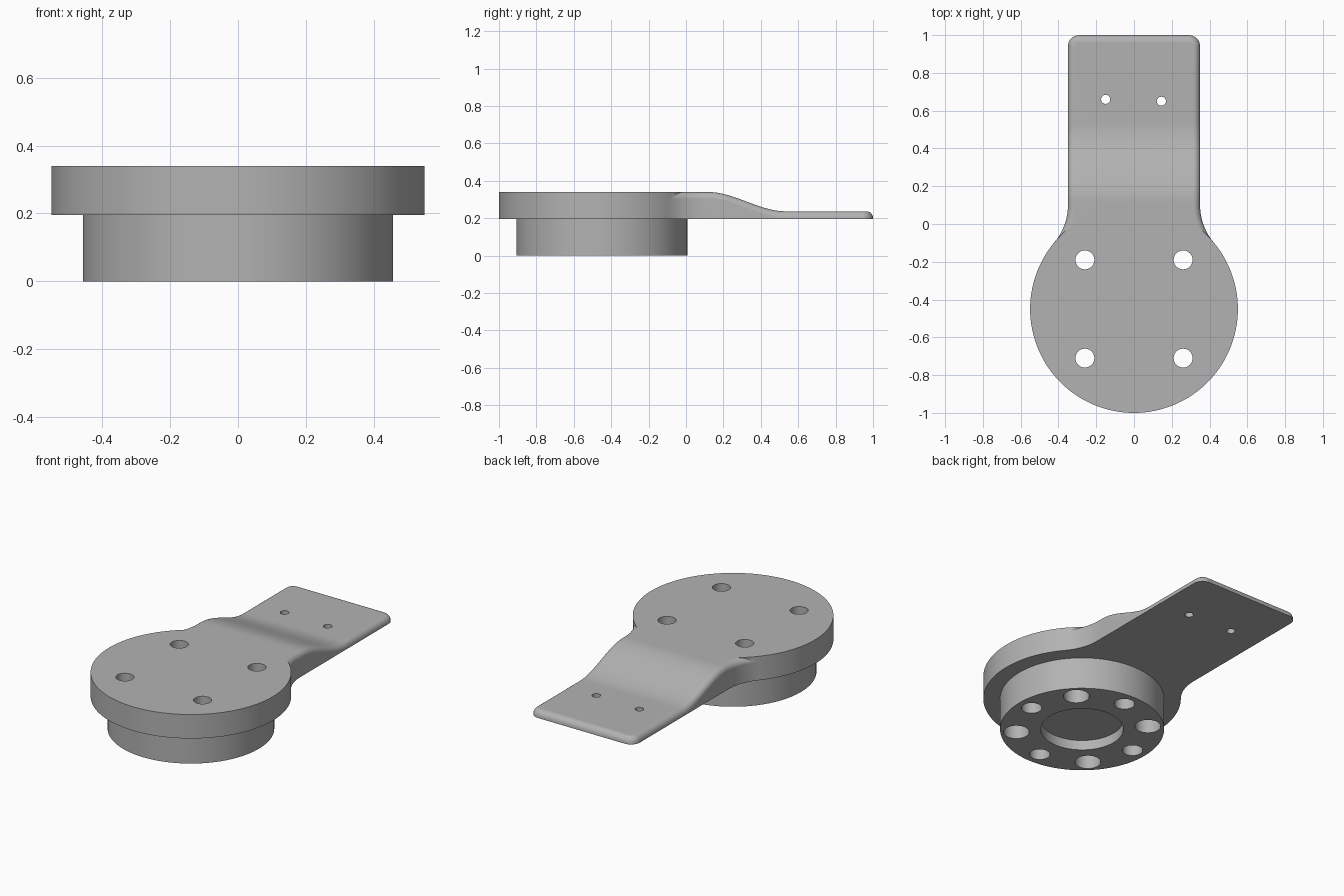
import bpy, bmesh
from math import sin, cos, pi, sqrt, atan2, radians

if "Cube" in bpy.data.objects:
    bpy.data.objects.remove(bpy.data.objects["Cube"], do_unlink=True)

CY = -0.45                      # disc centre on y
R_DISC, R_BOSS = 0.55, 0.457
Z_MID, Z_TOP, Z_TIP = 0.195, 0.34, 0.237
HALF_W, FILLET, CORNER, EDGE = 0.35, 0.3, 0.06, 0.036

grey = bpy.data.materials.new("machined_grey")
grey.use_nodes = True
grey.diffuse_color = (0.45, 0.45, 0.45, 1)
grey.node_tree.nodes["Principled BSDF"].inputs["Base Color"].default_value = (0.45, 0.45, 0.45, 1)


def add_object(name, bm):
    bmesh.ops.recalc_face_normals(bm, faces=bm.faces)
    mesh = bpy.data.meshes.new(name)
    bm.to_mesh(mesh)
    bm.free()
    mesh.materials.append(grey)
    obj = bpy.data.objects.new(name, mesh)
    bpy.context.collection.objects.link(obj)
    return obj


def cylinder(name, x, y, r, z0, z1, n):
    bm = bmesh.new()
    bmesh.ops.create_cone(bm, cap_ends=True, segments=n, radius1=r, radius2=r, depth=z1 - z0)
    bmesh.ops.translate(bm, verts=bm.verts, vec=(x, y, (z0 + z1) / 2))
    return add_object(name, bm)


def combine(target, tool, operation):
    mod = target.modifiers.new(operation.lower(), "BOOLEAN")
    mod.operation, mod.object, mod.solver = operation, tool, "EXACT"
    bpy.ops.object.select_all(action="DESELECT")
    bpy.context.view_layer.objects.active = target
    target.select_set(True)
    bpy.ops.object.modifier_apply(modifier=mod.name)
    bpy.data.objects.remove(tool, do_unlink=True)


def arm_height(y):
    t = min(max((y - 0.12) / 0.41, 0), 1)
    return Z_TOP - (Z_TOP - Z_TIP) * t * t * (3 - 2 * t)


def half_outline(inset):
    """Right half of the arm's plan, from inside the disc to the tip."""
    fx = HALF_W + FILLET
    fy = CY + sqrt((R_DISC + FILLET) ** 2 - fx ** 2)
    start = atan2(CY - fy, -fx) % (2 * pi)
    pts = [(0.37 - inset, -0.17)]
    for i in range(13):         # fillet blending into the disc
        a = start + (pi - start) * i / 12
        pts.append((fx + (FILLET + inset) * cos(a), fy + (FILLET + inset) * sin(a)))
    for i in range(1, 25):      # straight side over the slope
        pts.append((HALF_W - inset, fy + (0.56 - fy) * i / 24))
    for i in range(9):          # rounded tip corner
        a = pi / 2 * i / 8
        r = CORNER - inset
        pts.append((HALF_W - CORNER + r * cos(a), 1 - CORNER + r * sin(a)))
    return pts


def make_arm():
    bm = bmesh.new()
    angles = [pi / 2 * i / 6 for i in range(7)]
    layers = [(0, None)] + [(EDGE * (1 - cos(a)), EDGE * (1 - sin(a))) for a in angles]
    rings = []
    for inset, drop in layers:
        half = half_outline(inset)
        pts = half + [(-x, y) for x, y in reversed(half)]
        rings.append([bm.verts.new((x, y, Z_MID if drop is None else arm_height(y) - drop))
                      for x, y in pts])
    n = len(rings[0])
    for low, high in zip(rings, rings[1:]):
        for i in range(n):
            j = (i + 1) % n
            bm.faces.new((low[i], low[j], high[j], high[i]))
    bm.faces.new(rings[0])
    top = rings[-1]
    for i in range(n // 2 - 1):
        bm.faces.new((top[i], top[i + 1], top[n - 2 - i], top[n - 1 - i]))
    return add_object("arm", bm)


# Disc, lower boss and stepped arm joined into one solid
bracket = cylinder("bracket_body", 0, CY, R_DISC, Z_MID, Z_TOP, 128)
combine(bracket, make_arm(), "UNION")
combine(bracket, cylinder("boss", 0, CY, R_BOSS, 0, 0.25, 128), "UNION")

# Holes as x, y, radius, bottom, top
holes = [(0, CY, 0.23, -0.1, 0.06, 96)]                         # central recess
for sx in (-1, 1):
    for sy in (-1, 1):
        x, y = 0.26 * sx, CY + 0.26 * sy
        holes.append((x, y, 0.05, -0.1, 0.5, 40))               # through bolt hole
        holes.append((x, y, 0.072, -0.1, 0.15, 40))             # counterbore
for i in range(4):
    a = pi / 2 * i
    holes.append((0.367 * cos(a), CY + 0.367 * sin(a), 0.057, -0.1, 0.13, 40))
holes += [(-0.15, 0.66, 0.024, 0, 0.5, 32), (0.145, 0.65, 0.024, 0, 0.5, 32)]
for x, y, r, z0, z1, n in holes:
    combine(bracket, cylinder("hole_cutter", x, y, r, z0, z1, n), "DIFFERENCE")

bpy.ops.object.shade_smooth_by_angle(angle=radians(30))
weighted = bracket.modifiers.new("weighted_normals", "WEIGHTED_NORMAL")
weighted.keep_sharp = True
